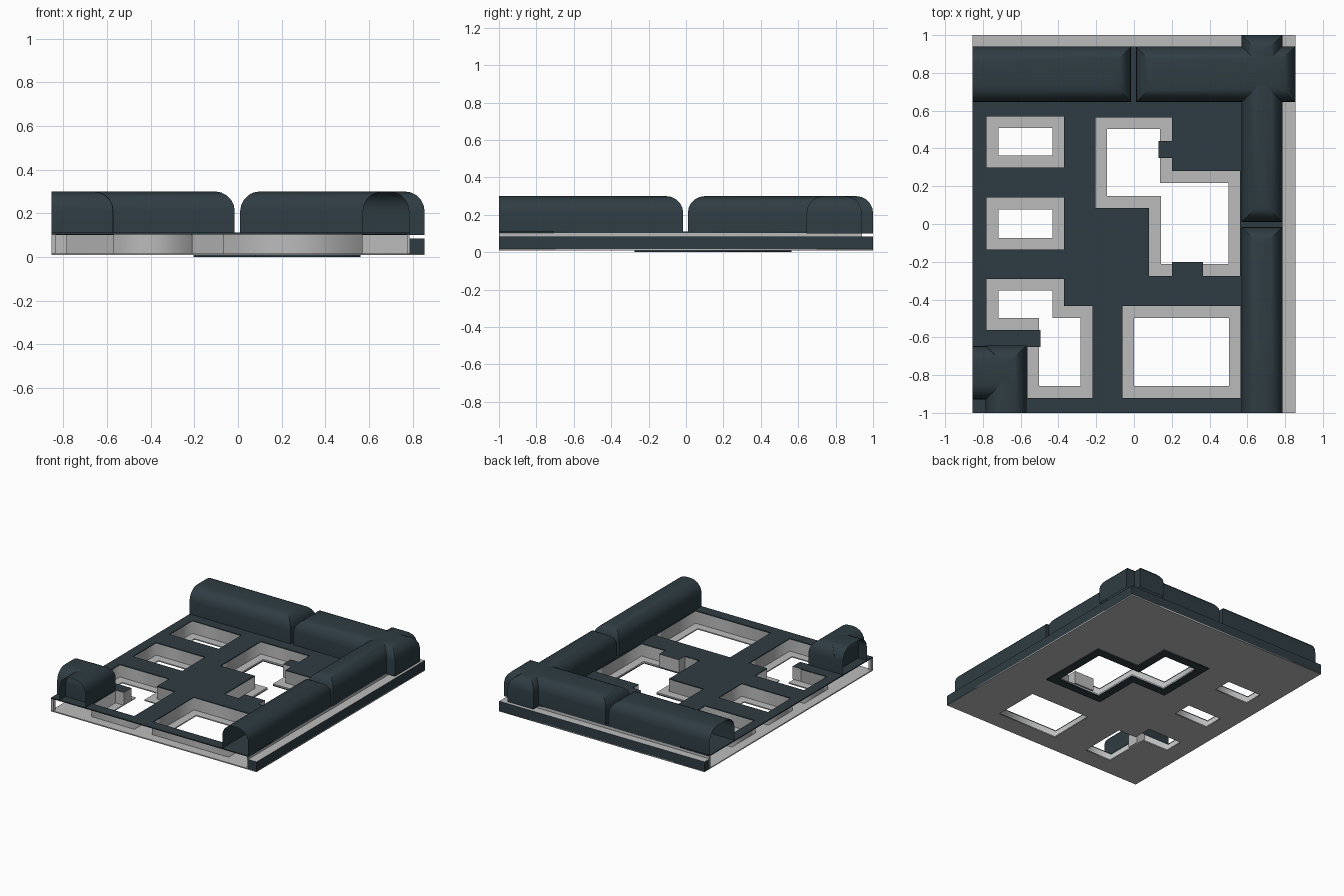
import bpy
import bmesh
from math import sin, cos, pi, radians

if "Cube" in bpy.data.objects:
    bpy.data.objects.remove(bpy.data.objects["Cube"], do_unlink=True)


def material(name, rgb):
    mat = bpy.data.materials.new(name)
    mat.use_nodes = True
    mat.diffuse_color = (*rgb, 1)
    mat.node_tree.nodes["Principled BSDF"].inputs["Base Color"].default_value = (*rgb, 1)
    return mat


SLATE = material("dark slate", (0.028, 0.046, 0.056))
GREY = material("light grey", (0.50, 0.50, 0.50))

X, Y = 0.855, 1.0          # half sizes of the footprint
IN_X, IN_Y = 0.785, 0.94   # inner edges of the side ledges
FLOOR, SHEET, TOP = 0.016, 0.104, 0.112


def add(name, mesh, *mats):
    obj = bpy.data.objects.new(name, mesh)
    for mat in mats:
        mesh.materials.append(mat)
    bpy.context.collection.objects.link(obj)
    return obj


def rect(x0, y0, x1, y1):
    return [(x0, y0), (x1, y0), (x1, y1), (x0, y1)]


def inset(poly, d):
    """Move every side of a counter-clockwise right-angled outline inwards by d."""
    out = []
    for i, (x, y) in enumerate(poly):
        px, py = poly[i - 1]
        nx, ny = poly[(i + 1) % len(poly)]
        if abs(px - x) > abs(py - y):      # arriving along x, leaving along y
            out.append((x - d * (1 if ny > y else -1), y + d * (1 if x > px else -1)))
        else:
            out.append((x - d * (1 if y > py else -1), y + d * (1 if nx > x else -1)))
    return out


def slab(name, outlines, z0, z1, mat):
    """Flat plate: the first outline is the rim, the others are openings."""
    curve = bpy.data.curves.new(name, "CURVE")
    curve.dimensions = "2D"
    curve.fill_mode = "BOTH"
    curve.extrude = (z1 - z0) / 2
    for poly in outlines:
        spline = curve.splines.new("POLY")
        spline.points.add(len(poly) - 1)
        for point, (x, y) in zip(spline.points, poly):
            point.co = (x, y, 0, 1)
        spline.use_cyclic_u = True
    temp = bpy.data.objects.new(name + "_outline", curve)
    bpy.context.collection.objects.link(temp)
    graph = bpy.context.evaluated_depsgraph_get()
    mesh = bpy.data.meshes.new_from_object(temp.evaluated_get(graph))
    bpy.data.objects.remove(temp, do_unlink=True)
    mesh.materials.clear()
    for v in mesh.vertices:
        v.co.z += (z0 + z1) / 2
    return add(name, mesh, mat)


def box(name, x0, y0, x1, y1, z0, z1, side, top):
    bm = bmesh.new()
    bmesh.ops.create_cube(bm, size=1)
    for v in bm.verts:
        v.co.x = x1 if v.co.x > 0 else x0
        v.co.y = y1 if v.co.y > 0 else y0
        v.co.z = z1 if v.co.z > 0 else z0
    bm.normal_update()
    for f in bm.faces:
        f.material_index = int(f.normal.z > 0.5)
    mesh = bpy.data.meshes.new(name)
    bm.to_mesh(mesh)
    bm.free()
    return add(name, mesh, side, top)


def roll(name, x0, y0, x1, y1, open_side=None, radius=0.09, steps=5):
    """Rounded-top shell; one side may be left open."""
    levels = [(0.1, 0)] + [(0.21 + radius * sin(a), radius * (1 - cos(a)))
                           for a in (pi / 2 * i / steps for i in range(steps + 1))]
    bm = bmesh.new()
    rings = []
    for z, d in levels:
        left = 0 if open_side == "left" else d
        front = 0 if open_side == "front" else d
        ring = rect(x0 + left, y0 + front, x1 - d, y1 - d)
        rings.append([bm.verts.new((x, y, z)) for x, y in ring])
    skip = {"front": 0, "left": 3}.get(open_side)
    for low, high in zip(rings, rings[1:]):
        for i in range(4):
            j = (i + 1) % 4
            if i != skip:
                bm.faces.new((low[i], low[j], high[j], high[i]))
    bm.faces.new(rings[-1])
    mesh = bpy.data.meshes.new(name)
    bm.to_mesh(mesh)
    bm.free()
    mesh.shade_smooth()
    mesh.set_sharp_from_angle(angle=radians(30))
    return add(name, mesh, SLATE)


# Outlines of the openings, counter-clockwise
openings = {
    "back_left": rect(-0.78, 0.30, -0.37, 0.57),
    "middle_left": rect(-0.78, -0.135, -0.37, 0.14),
    "front_left": [(-0.78, -0.56), (-0.565, -0.56), (-0.565, -0.92), (-0.22, -0.92),
                   (-0.22, -0.435), (-0.37, -0.435), (-0.37, -0.29), (-0.78, -0.29)],
    "front_right": rect(-0.062, -0.92, 0.565, -0.435),
    "stepped": [(-0.205, 0.085), (0.08, 0.085), (0.08, -0.275), (0.562, -0.275),
                (0.562, 0.28), (0.2, 0.28), (0.2, 0.565), (-0.205, 0.565)],
}

# Bottom plate, upper sheet, and the walls that join them around each opening
inner = [inset(p, 0.062) for p in openings.values()]
slab("bottom_plate", [rect(-X, -Y, X, Y)] + inner, 0.008, FLOOR, GREY)
slab("upper_sheet", [rect(-X, -Y, IN_X, IN_Y)] + list(openings.values()), SHEET, TOP, SLATE)
for name, poly in openings.items():
    slab(name + "_opening_wall", [inset(poly, -0.006), poly], FLOOR, SHEET + 0.002, GREY)
stepped = openings["stepped"]
slab("stepped_opening_trim", [stepped, inset(stepped, 0.062)], 0, 0.008, SLATE)

# Ledges along the right and back sides, with pale walls behind them
box("side_ledge", IN_X, -Y, X, IN_Y, 0.01, 0.085, SLATE, GREY)
box("back_ledge", -X, IN_Y, X, Y, 0.01, 0.085, SLATE, GREY)
box("side_wall", IN_X - 0.01, -Y, IN_X, IN_Y, FLOOR, SHEET, GREY, GREY)
box("back_wall", -X, IN_Y - 0.01, IN_X, IN_Y, FLOOR, SHEET, GREY, GREY)
box("corner_post", -X, -Y, -X + 0.02, -Y + 0.02, FLOOR, SHEET, GREY, GREY)

# Small tabs that stick out into the openings
box("stepped_opening_upper_tab", 0.13, 0.35, 0.2, 0.44, FLOOR, TOP, GREY, SLATE)
box("stepped_opening_lower_tab", 0.2, -0.275, 0.365, -0.2, FLOOR, TOP, GREY, SLATE)
box("front_left_opening_tab", -0.565, -0.65, -0.495, -0.56, FLOOR, TOP, GREY, SLATE)

# Raised rounded rolls
roll("back_roll_left", -X, 0.645, -0.015, IN_Y, "left")
roll("back_roll_right", 0.01, 0.645, X, IN_Y)
roll("side_roll_front", 0.57, -Y, IN_X, -0.015, "front")
roll("side_roll_back", 0.57, 0.01, IN_X, Y)
roll("corner_roll_across", -X, -0.93, -0.572, -0.645, "left")
roll("corner_roll_along", -IN_X, -Y, -0.57, -0.643, "front")
